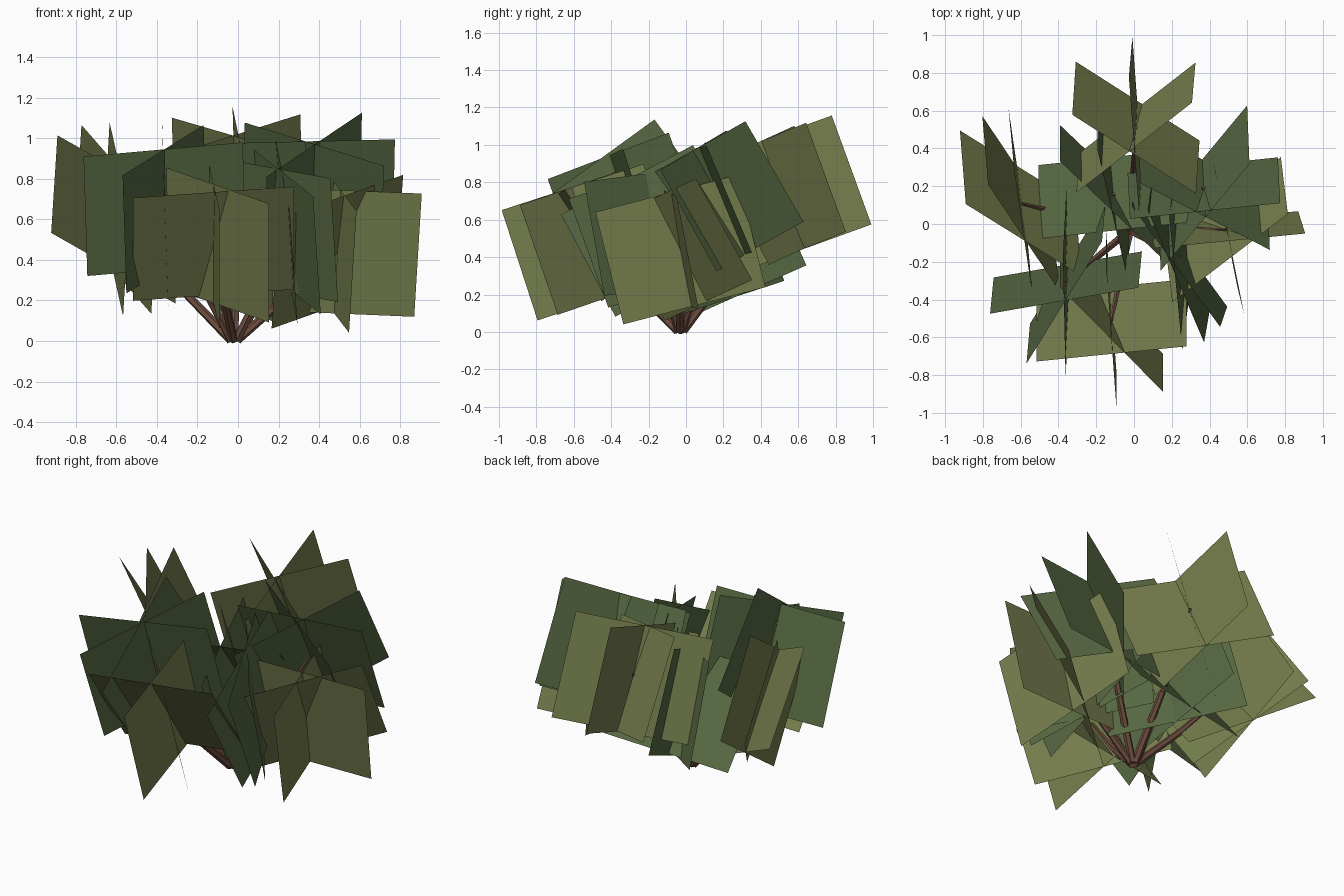
import bpy
import bmesh
from math import radians, sin, cos
from mathutils import Vector, Matrix

cube = bpy.data.objects.get("Cube")
if cube:
    bpy.data.objects.remove(cube, do_unlink=True)


def make_material(name, rgb):
    mat = bpy.data.materials.new(name)
    mat.use_nodes = True
    color = (*rgb, 1)
    mat.diffuse_color = color
    mat.node_tree.nodes["Principled BSDF"].inputs["Base Color"].default_value = color
    return mat


olive = make_material("olive leaves", (.18, .21, .075))
green = make_material("green leaves", (.095, .14, .055))
bark = make_material("brown bark", (.16, .078, .05))

CARD_WIDTH, CARD_HEIGHT = .8, .62
ROOT = Vector((-.02, -.03, .005))


def finish(bm, name, mat):
    mesh = bpy.data.meshes.new(name)
    bm.to_mesh(mesh)
    bm.free()
    mesh.materials.append(mat)
    obj = bpy.data.objects.new(name, mesh)
    bpy.context.collection.objects.link(obj)
    return obj


def add_card(bm, center, lean, turn, tilt):
    """One flat leaf card, tilted to the front and turned about its own axis."""
    up = Vector((lean, -sin(radians(tilt)), cos(radians(tilt)))).normalized()
    side = Vector((1, 0, 0))
    side = (side - up * side.dot(up)).normalized()
    across = side * cos(radians(turn)) + up.cross(side) * sin(radians(turn))
    w, h = across * CARD_WIDTH / 2, up * CARD_HEIGHT / 2
    corners = (center - w - h, center + w - h, center + w + h, center - w + h)
    bm.faces.new([bm.verts.new(c) for c in corners])


def leaf_cluster(name, mat, center, lean, cards):
    bm = bmesh.new()
    for turn, tilt in cards:
        add_card(bm, center, lean, turn, tilt)
    finish(bm, name + "_leaves", mat)


def tapered_piece(bm, start, end, r_start, r_end):
    span = end - start
    spin = span.to_track_quat('Z', 'Y').to_matrix().to_4x4()
    bmesh.ops.create_cone(bm, cap_ends=True, segments=6, radius1=r_start,
                          radius2=r_end, depth=span.length,
                          matrix=Matrix.Translation((start + end) / 2) @ spin)


def stem(name, tip):
    """Slightly bent branch from the root up into a cluster."""
    bm = bmesh.new()
    flat = Vector((tip.x, tip.y, 0)).normalized()
    start = ROOT + flat * .015
    bend = start.lerp(tip, .45) + flat * .02
    tapered_piece(bm, start, bend, .023, .019)
    tapered_piece(bm, bend, tip, .019, .009)
    finish(bm, name + "_stem", bark)


# Each cluster: center, sideways lean, then (turn, tilt) of its crossed cards
clusters = [
    ("back", olive, (.01, .51, .73), -.03, [(-35, 27), (40, 20), (94, 20)]),
    ("right", olive, (-.6, .11, .6), .05, [(-40, 39), (97, 33), (118, 36)]),
    ("middle", green, (-.11, .16, .48), 0, [(8, 39), (-45, 18), (102, 24)]),
    ("front_right", green, (-.36, -.31, .65), -.03, [(11, 18), (60, 20), (91, 36)]),
    ("back_left", green, (.37, .19, .7), .02, [(6, 23), (54, 30), (-31, 29)]),
    ("left", olive, (.49, -.03, .44), .06, [(5, 11), (40, 29), (101, 14)]),
    ("front_left", green, (.24, -.17, .54), -.06, [(-54, 10), (112, 20), (95, 28)]),
    ("front", olive, (-.12, -.51, .48), 0, [(7, 35), (-47, 19), (94, 18)]),
]

for name, mat, center, lean, cards in clusters:
    center = Vector(center)
    leaf_cluster(name, mat, center, lean, cards)
    stem(name, center + Vector((0, 0, .03)))
